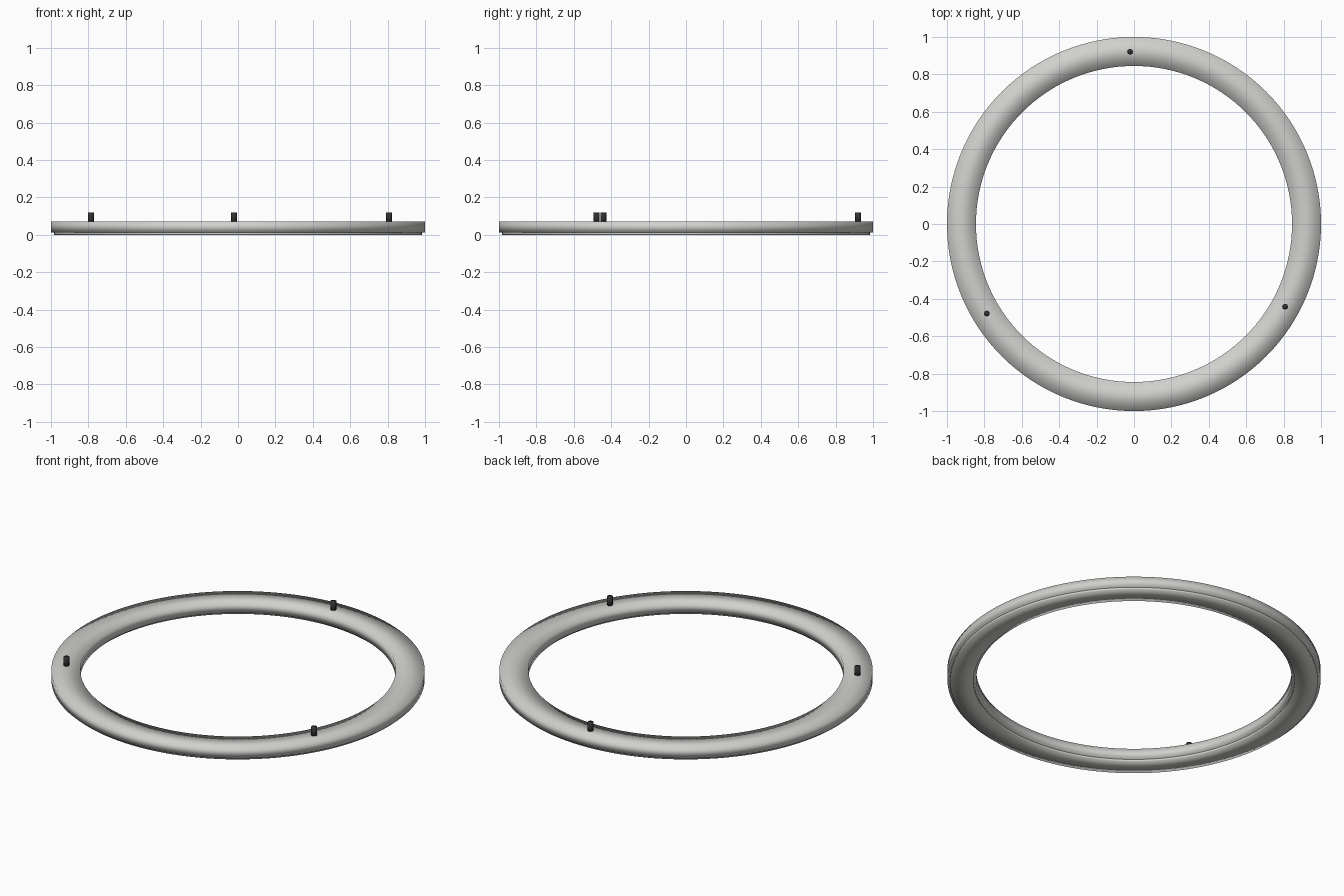
import bpy, bmesh
from math import sin, cos, pi, radians

cube = bpy.data.objects.get("Cube")
if cube:
    bpy.data.objects.remove(cube)


def material(name, colour):
    m = bpy.data.materials.new(name)
    m.use_nodes = True
    m.diffuse_color = colour
    m.node_tree.nodes["Principled BSDF"].inputs["Base Color"].default_value = colour
    return m


grey = material("light grey", (0.63, 0.63, 0.61, 1))
black = material("black", (0.03, 0.03, 0.03, 1))


def finish(name, bm, mat):
    bmesh.ops.recalc_face_normals(bm, faces=bm.faces)
    mesh = bpy.data.meshes.new(name)
    bm.to_mesh(mesh)
    bm.free()
    mesh.materials.append(mat)
    mesh.shade_smooth()
    obj = bpy.data.objects.new(name, mesh)
    bpy.context.collection.objects.link(obj)
    return obj


def ring(name, inner, outer, bottom, top, sides=128):
    """Rectangular section swept round the z axis, smooth over its corners."""
    section = [(inner, bottom), (outer, bottom), (outer, top), (inner, top)]
    bm = bmesh.new()
    loops = []
    for i in range(sides):
        a = 2 * pi * i / sides
        loops.append([bm.verts.new((r * cos(a), r * sin(a), z)) for r, z in section])
    for i in range(sides):
        p, q = loops[i], loops[(i + 1) % sides]
        for k in range(4):
            n = (k + 1) % 4
            bm.faces.new((p[k], q[k], q[n], p[n]))
    return finish(name, bm, grey)


# Main ring and the slightly narrower foot under it
ring("main_ring", 0.845, 1.0, 0.013, 0.07)
ring("foot_ring", 0.86, 0.985, 0.0, 0.014)

# Three locating pins, evenly spaced
for i in range(3):
    a = radians(91.3 + 120 * i)
    bm = bmesh.new()
    bmesh.ops.create_cone(bm, cap_ends=True, segments=8,
                          radius1=0.016, radius2=0.016, depth=0.06)
    bmesh.ops.translate(bm, verts=bm.verts, vec=(0.921 * cos(a), 0.921 * sin(a), 0.09))
    finish(f"pin_{i + 1}", bm, black)
